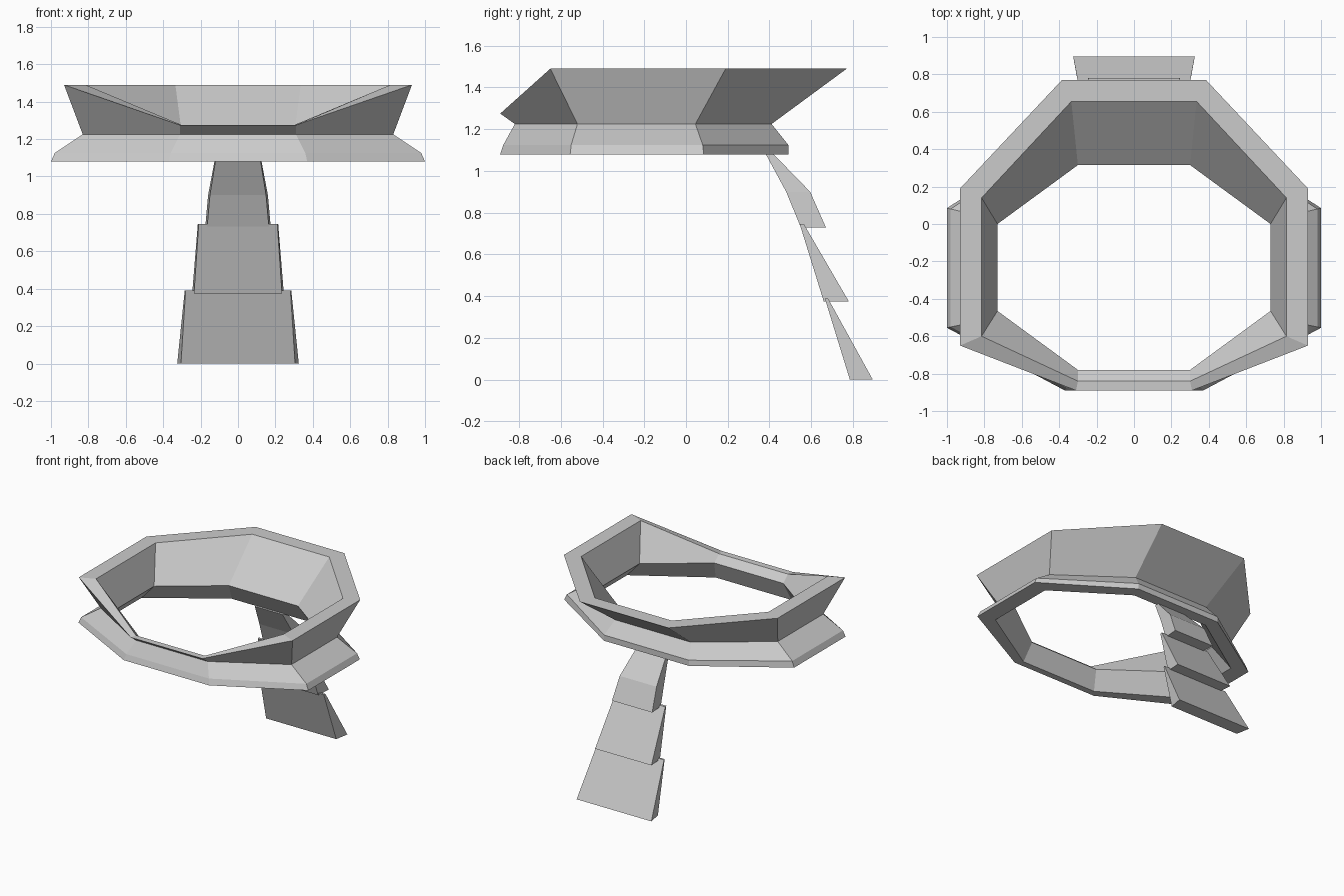
import bpy

if "Cube" in bpy.data.objects:
    bpy.data.objects.remove(bpy.data.objects["Cube"])

def make(name, verts, faces):
    me = bpy.data.meshes.new(name)
    me.from_pydata(verts, [], faces)
    me.update()
    ob = bpy.data.objects.new(name, me)
    bpy.context.collection.objects.link(ob)
    return ob

def octagon(front, side_front, side_back, back, z, z_front=None):
    """Mirrored eight-sided loop from its right half, front to back."""
    zf = z if z_front is None else z_front
    half = [(*front, zf), (*side_front, z), (*side_back, z), (*back, z)]
    return half + [(-x, y, h) for x, y, h in reversed(half)]

def skin(name, loops, caps=False):
    """Bridge consecutive loops with quads, optionally closing the ends."""
    n = len(loops[0])
    faces = [(k*n + i, k*n + (i+1) % n, (k+1)*n + (i+1) % n, (k+1)*n + i)
             for k in range(len(loops) - 1) for i in range(n)]
    if caps:
        last = (len(loops) - 1) * n
        faces += [tuple(reversed(range(n))), tuple(range(last, last + n))]
    return make(name, [v for loop in loops for v in loop], faces)

# Narrow waist shared by collar and brim
waist_out = octagon((.31, -.82), (.83, -.52), (.83, .045), (.33, .41), 1.225)
waist_in = octagon((.30, -.78), (.73, -.465), (.73, 0), (.30, .315), 1.225)

# Upper collar, flaring outward and dipping at the front
top_out = octagon((.31, -.89), (.93, -.65), (.93, .19), (.385, .77), 1.49, 1.275)
top_in = octagon((.30, -.84), (.815, -.60), (.815, .14), (.335, .655), 1.49, 1.275)
skin("collar", [waist_out, top_out, top_in, waist_in])

# Lower brim with a short upright edge
base_in = octagon((.33, -.84), (.87, -.51), (.87, .045), (.335, .40), 1.08)
base_out = octagon((.37, -.89), (1.0, -.555), (1.0, .085), (.37, .49), 1.08)
edge = octagon((.36, -.875), (.98, -.55), (.98, .08), (.37, .49), 1.125)
skin("brim", [waist_in, base_in, base_out, edge, waist_out])

# Overlapping tail plates: rows of (z, front y, back y, front half width, back half width)
plates = {
    "tail_upper": [(.73, .55, .67, .165, .175), (.90, .48, .595, .15, .16),
                   (1.085, .38, .415, .12, .125)],
    "tail_middle": [(.375, .66, .78, .235, .245), (.745, .545, .565, .21, .215)],
    "tail_lower": [(0, .785, .895, .305, .325), (.39, .665, .68, .28, .285)],
}
for name, rows in plates.items():
    skin(name, [[(-a, f, z), (a, f, z), (b, k, z), (-b, k, z)]
                for z, f, k, a, b in rows], caps=True)
